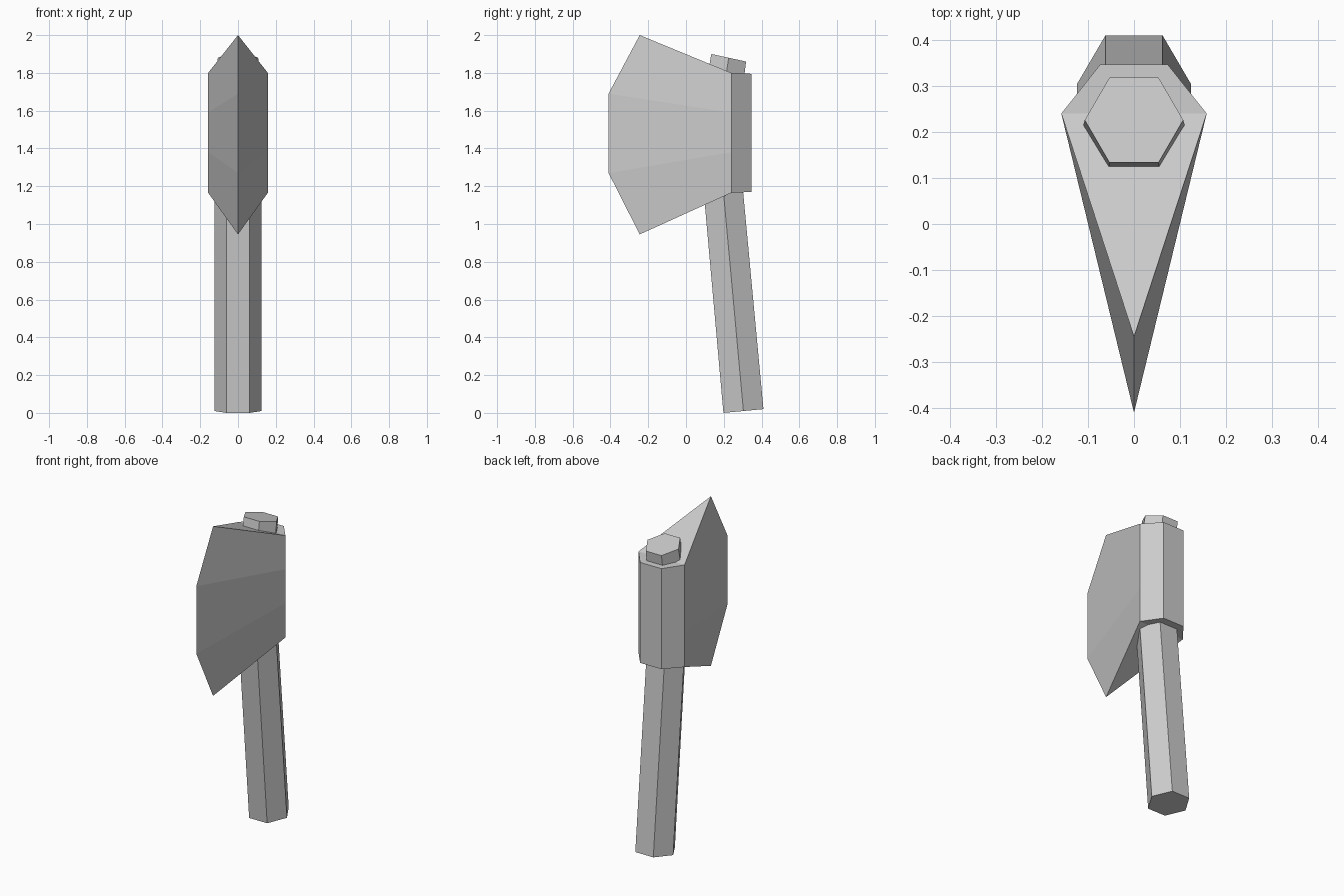
import bpy

if "Cube" in bpy.data.objects:
    bpy.data.objects.remove(bpy.data.objects["Cube"])


def loft(name, rings):
    """Skin a list of equal-length vertex rings, bottom to top, and cap both ends."""
    n = len(rings[0])
    verts = [p for ring in rings for p in ring]
    faces = []
    for r in range(len(rings) - 1):
        for i in range(n):
            j = (i + 1) % n
            a, b = r * n, (r + 1) * n
            faces.append((a + i, a + j, b + j, b + i))
    top = (len(rings) - 1) * n
    if n == 5:
        # head: nose triangle plus rear quad
        faces += [(0, 4, 1), (1, 4, 3, 2),
                  (top, top + 1, top + 4), (top + 1, top + 2, top + 3, top + 4)]
    else:
        faces += [tuple(reversed(range(n))), tuple(range(top, top + n))]
    mesh = bpy.data.meshes.new(name)
    mesh.from_pydata(verts, [], faces)
    mesh.validate()
    obj = bpy.data.objects.new(name, mesh)
    bpy.context.collection.objects.link(obj)
    return obj


def hex_ring(y, z, radius, depth, tilt):
    """Hexagon with flats facing front and back; tilt is z change at the back flat."""
    pattern = [(0.5, -1), (1, 0), (0.5, 1), (-0.5, 1), (-1, 0), (-0.5, -1)]
    return [(radius * px, y + depth * py, z + tilt * py) for px, py in pattern]


def head_ring(edge_y, edge_z, side_z, back_z):
    """Cutting edge point, two cheeks and the narrow back of the head."""
    return [(0, edge_y, edge_z), (0.158, 0.24, side_z), (0.073, 0.347, back_z),
            (-0.073, 0.347, back_z), (-0.158, 0.24, side_z)]


# Handle: leans forward, then bends back inside the head
loft("handle", [
    hex_ring(0.304, 0.01, 0.124, 0.106, 0.010),
    hex_ring(0.168, 1.50, 0.124, 0.104, -0.005),
    hex_ring(0.226, 1.88, 0.107, 0.092, -0.020),
])

# Axe head: wedge with a four-point cutting edge
loft("axe_head", [
    head_ring(-0.245, 0.945, 1.165, 1.17),
    head_ring(-0.41, 1.27, 1.38, 1.38),
    head_ring(-0.41, 1.69, 1.59, 1.59),
    head_ring(-0.245, 2.0, 1.80, 1.795),
])
